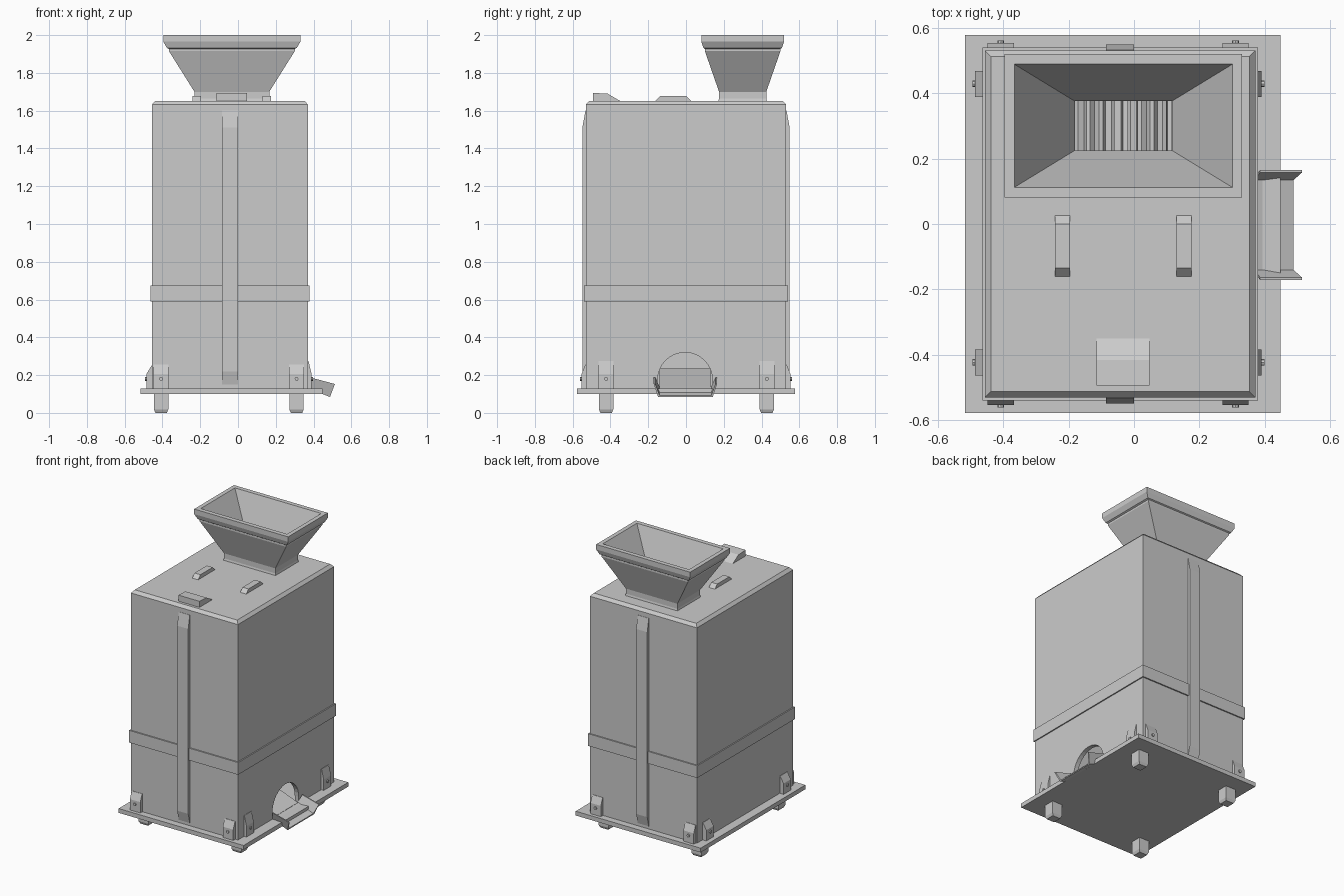
import bpy, bmesh, math

if "Cube" in bpy.data.objects:
    bpy.data.objects.remove(bpy.data.objects["Cube"])

CX = -0.0425          # centre of the cabinet in x


def mesh_object(name, verts, faces):
    me = bpy.data.meshes.new(name)
    bm = bmesh.new()
    vs = [bm.verts.new(v) for v in verts]
    for f in faces:
        bm.faces.new([vs[i] for i in f])
    bmesh.ops.recalc_face_normals(bm, faces=bm.faces)
    bm.to_mesh(me)
    bm.free()
    ob = bpy.data.objects.new(name, me)
    bpy.context.collection.objects.link(ob)
    return ob


def loft(name, rings, closed=False):
    """Skin equal-length rings of points; cap the ends unless closed."""
    n, m = len(rings[0]), len(rings)
    faces = [(k * n + i, k * n + (i + 1) % n,
              (k + 1) % m * n + (i + 1) % n, (k + 1) % m * n + i)
             for k in range(m if closed else m - 1) for i in range(n)]
    if not closed:
        faces += [tuple(range(n)), tuple(range((m - 1) * n, m * n))]
    return mesh_object(name, [p for r in rings for p in r], faces)


def rect(cx, cy, hx, hy, z):
    return [(cx - hx, cy - hy, z), (cx + hx, cy - hy, z),
            (cx + hx, cy + hy, z), (cx - hx, cy + hy, z)]


def box(name, x0, x1, y0, y1, z0, z1):
    c = ((x0 + x1) / 2, (y0 + y1) / 2, (x1 - x0) / 2, (y1 - y0) / 2)
    return loft(name, [rect(*c, z0), rect(*c, z1)])


def prism(name, profile, axis, lo, hi):
    """Extrude a (horizontal, z) profile along x or y."""
    if axis == 'x':
        return loft(name, [[(t, a, z) for a, z in profile] for t in (lo, hi)])
    return loft(name, [[(a, t, z) for a, z in profile] for t in (lo, hi)])


def cut(ob, cutter):
    mod = ob.modifiers.new('cut', 'BOOLEAN')
    mod.operation, mod.solver, mod.object = 'DIFFERENCE', 'EXACT', cutter
    bpy.context.view_layer.objects.active = ob
    bpy.ops.object.modifier_apply(modifier=mod.name)
    bpy.data.objects.remove(cutter)


# base plate and feet
box('base_plate', -0.517, 0.447, -0.577, 0.577, 0.10, 0.13)
LEG_X, LEG_Y = (-0.407, 0.31), (-0.423, 0.428)
for x in LEG_X:
    for y in LEG_Y:
        loft('foot', [rect(x, y, 0.03, 0.03, 0), rect(x, y, 0.038, 0.038, 0.018),
                      rect(x, y, 0.038, 0.038, 0.105)])

# hollow cabinet with chamfered top, feed opening and arched outlet
cabinet = loft('cabinet', [rect(CX, 0, 0.413, 0.53, 0.125),
                           rect(CX, 0, 0.413, 0.53, 1.632),
                           rect(CX, 0, 0.395, 0.512, 1.652)])
cut(cabinet, box('cavity', -0.425, 0.34, -0.5, 0.5, 0.0, 1.62))
cut(cabinet, box('feed_hole', -0.18, 0.115, 0.225, 0.375, 1.5, 1.8))
arch = [(-0.005 + 0.145 * math.cos(math.pi * i / 16),
         0.175 + 0.145 * math.sin(math.pi * i / 16)) for i in range(17)]
cut(cabinet, prism('arch_hole', [(0.14, 0.131)] + arch + [(-0.15, 0.131)], 'x', 0.28, 0.45))

# belt around the cabinet
loft('belt', [rect(CX, 0, 0.421, 0.539, 0.59), rect(CX, 0, 0.421, 0.539, 0.675),
              rect(CX, 0, 0.411, 0.528, 0.675), rect(CX, 0, 0.411, 0.528, 0.59)], True)

# vertical ribs, front and back
for s in (-1, 1):
    prism('rib', [(s * y, z) for y, z in
                  ((0.525, 0.15), (0.532, 0.15), (0.549, 0.22),
                   (0.549, 1.51), (0.532, 1.60), (0.525, 1.60))],
          'x', -0.085, 0.0)


def bolt(p, axis, s):
    bpy.ops.mesh.primitive_cylinder_add(
        vertices=8, radius=0.010, depth=0.012, location=p,
        rotation=(math.pi / 2, 0, 0) if axis == 'y' else (0, math.pi / 2, 0))
    bpy.context.object.name = 'bolt'


# corner brackets with bolts
def bracket(wall, out, s, top):
    return [(wall - s * 0.005, 0.13), (out, 0.13), (out, 0.205),
            (wall + s * 0.003, top), (wall - s * 0.005, top)]


for s in (-1, 1):
    for x in LEG_X:
        prism('end_bracket', bracket(s * 0.53, s * 0.553, s, 0.255), 'x', x - 0.04, x + 0.04)
        bolt((x, s * 0.555, 0.18), 'y', s)
    for y in LEG_Y:
        wall, out = (-0.455, -0.485) if s < 0 else (0.37, 0.39)
        prism('side_bracket', bracket(wall, out, s, 0.25 if s < 0 else 0.275),
              'y', y - 0.04, y + 0.04)
        bolt((out + s * 0.002, y, 0.18), 'x', s)

# feed hopper: outer skin up, rim, inner skin down
loft('hopper', [rect(-0.0325, 0.3, *r) for r in (
    (0.203, 0.130, 1.645), (0.198, 0.125, 1.665), (0.198, 0.125, 1.70),
    (0.333, 0.200, 1.915), (0.333, 0.200, 1.927), (0.344, 0.208, 1.932),
    (0.3625, 0.219, 1.965), (0.3625, 0.219, 2.0), (0.333, 0.188, 2.0),
    (0.148, 0.075, 1.69), (0.148, 0.075, 1.645))], True)

# crusher rollers seen through the hopper
for cx, off in ((-0.12, 0.0), (0.055, 0.5)):
    n = 16
    ring = []
    for i in range(n):
        for k, r in ((0, 0.085), (0.35, 0.1), (0.65, 0.1)):
            a = 2 * math.pi * (i + k + off) / n
            ring.append((cx + r * math.cos(a), 1.42 + r * math.sin(a)))
    prism('crusher_roller', ring, 'y', -0.495, 0.495)

# lid handles and latch
for x in (-0.218, 0.153):
    prism('lid_handle', [(-0.165, 1.648), (-0.135, 1.678), (0.0, 1.678), (0.03, 1.648)],
          'y', 0, 1)
    ob = bpy.context.collection.objects[-1]
    for v in ob.data.vertices:      # turn the profile to run along y
        a, t, z = v.co
        v.co = (x - 0.023 + 0.046 * t, a, z)
    ob.data.flip_normals()
prism('lid_latch', [(-0.493, 1.648), (-0.493, 1.694), (-0.415, 1.69), (-0.343, 1.648)],
      'x', -0.115, 0.048)

# outlet chute: sloping tray with flared sides
def chute_ring(x_low, z_low, x_top, z_top):
    c, t = -0.003, 0.008
    half = [(0.168, x_top, z_top), (0.145, x_low, z_low)]
    outer = [(x, c + y, z) for y, x, z in half] + [(x, c - y, z) for y, x, z in half[::-1]]
    inner = [(x_top, c - 0.168 + t, z_top), (x_low, c - 0.145 + t, z_low + t),
             (x_low, c + 0.145 - t, z_low + t), (x_top, c + 0.168 - t, z_top)]
    return outer + inner


loft('outlet_chute', [chute_ring(0.368, 0.132, 0.385, 0.187),
                      chute_ring(0.487, 0.084, 0.513, 0.153)])
# inner ramp feeding the chute
prism('inner_ramp', [(0.12, 0.128), (0.12, 0.235), (0.372, 0.14), (0.372, 0.128)],
      'y', -0.14, 0.13)
